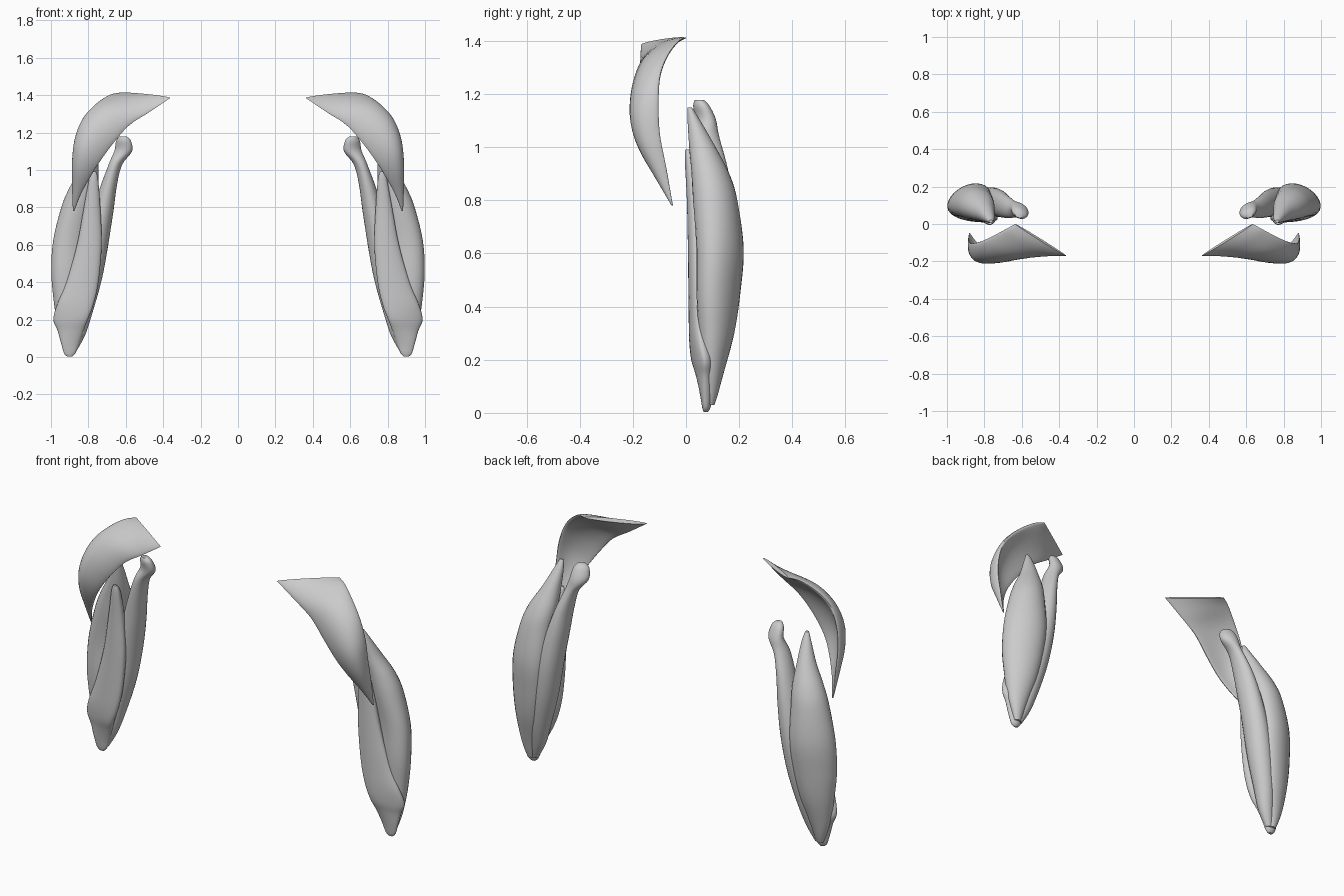
import bpy, bmesh, math
from mathutils import Vector

N = 28      # points round a section
STEPS = 5   # rings between key sections


def spline(keys, steps=STEPS):
    """Catmull-Rom through a list of equal-length vectors."""
    out = []
    for i in range(len(keys) - 1):
        p = [keys[max(0, min(len(keys) - 1, i + k))] for k in (-1, 0, 1, 2)]
        for s in range(steps):
            t = s / steps
            out.append([0.5 * (2*b + (c - a)*t + (2*a - 5*b + 4*c - d)*t*t
                        + (3*b - a - 3*c + d)*t**3) for a, b, c, d in zip(*p)])
    return out + [list(keys[-1])]


def loft(name, rings):
    """Skin closed rings, cap the ends and mirror to the other arm."""
    bm = bmesh.new()
    vs = [[bm.verts.new(p) for p in r] for r in rings]
    for a, b in zip(vs, vs[1:]):
        for j in range(len(a)):
            k = (j + 1) % len(a)
            bm.faces.new((a[j], a[k], b[k], b[j]))
    bm.faces.new(vs[0])
    bm.faces.new(vs[-1])
    bmesh.ops.recalc_face_normals(bm, faces=bm.faces)
    me = bpy.data.meshes.new(name)
    bm.to_mesh(me)
    bm.free()
    ob = bpy.data.objects.new(name, me)
    bpy.context.collection.objects.link(ob)
    ob.modifiers.new("mirror", "MIRROR").use_mirror_merge = False
    bpy.ops.object.select_all(action="DESELECT")
    ob.select_set(True)
    bpy.context.view_layer.objects.active = ob
    bpy.ops.object.shade_smooth_by_angle(angle=math.radians(50))
    return ob


def belly(name, keys, flat=1.0):
    """Muscle belly: keys are (z, x, y, half width, half depth, turn in degrees)."""
    rings = []
    for z, x, y, a, b, turn in spline(keys):
        c, s = math.cos(math.radians(turn)), math.sin(math.radians(turn))
        ring = []
        for j in range(N):
            t = 2 * math.pi * j / N
            u, v = a * math.cos(t), b * math.sin(t)
            if v < 0:
                v *= flat
            ring.append((x + u*c - v*s, y + u*s + v*c, z))
        rings.append(ring)
    return loft(name, rings)


# inner rear upper-arm muscle, with the flared top tendon
belly("long_head", [
    (1.178, .615, .050, .022, .016, 25),
    (1.155, .612, .058, .042, .028, 25),
    (1.10, .614, .075, .050, .036, 25),
    (1.03, .655, .080, .036, .048, 10),
    (.92, .690, .095, .043, .062, 0),
    (.78, .722, .110, .056, .072, 0),
    (.60, .762, .118, .068, .078, 10),
    (.42, .795, .115, .068, .072, 10),
    (.25, .830, .105, .056, .056, 10),
    (.12, .858, .090, .042, .038, 0),
    (.03, .885, .083, .020, .016, 0)])

# outer rear upper-arm muscle
belly("lateral_head", [
    (1.15, .765, .014, .010, .008, 0),
    (1.10, .772, .030, .026, .024, 0),
    (1.00, .795, .062, .050, .050, -10),
    (.90, .825, .092, .080, .070, -20),
    (.80, .850, .110, .098, .080, -25),
    (.62, .878, .128, .118, .080, -27),
    (.45, .890, .122, .114, .074, -25),
    (.30, .897, .115, .092, .062, -22),
    (.17, .904, .102, .062, .044, -15),
    (.08, .903, .095, .036, .028, 0),
    (.03, .902, .092, .018, .015, 0)])

# deep front strip with a flat front face
belly("medial_head", [
    (.992, .770, .003, .010, .010, 0),
    (.95, .772, .012, .024, .030, 0),
    (.80, .780, .028, .044, .045, 0),
    (.60, .795, .035, .066, .050, 3),
    (.40, .832, .038, .086, .050, 5),
    (.28, .870, .042, .098, .050, 8),
    (.20, .895, .052, .094, .048, 12),
    (.14, .895, .062, .070, .042, 8),
    (.07, .897, .070, .048, .032, 0),
    (.02, .900, .072, .030, .020, 0),
    (.003, .900, .072, .014, .010, 0)], flat=0.55)

# front shoulder strap: outer edge, inner edge, bulge, thickness
strap = [
    (.635, .000, 1.412, .362, -.170, 1.385, .000, .010),
    (.690, -.030, 1.398, .470, -.172, 1.312, .012, .018),
    (.765, -.070, 1.345, .580, -.180, 1.240, .032, .024),
    (.830, -.098, 1.270, .665, -.188, 1.145, .042, .026),
    (.868, -.105, 1.170, .735, -.182, 1.050, .046, .026),
    (.882, -.100, 1.050, .785, -.155, .970, .034, .022),
    (.884, -.075, .920, .838, -.105, .875, .014, .014),
    (.882, -.050, .780, .876, -.053, .780, .000, .003)]
OUT = [Vector(v).normalized() for v in
       ((.1, -.5, .8), (.25, -.6, .7), (.4, -.7, .55), (.5, -.8, .35),
        (.55, -.8, .2), (.6, -.8, .05), (.6, -.8, 0), (.6, -.8, 0))]
rings = []
for k in spline([tuple(s) + tuple(o) for s, o in zip(strap, OUT)]):
    outer, inner, out = Vector(k[:3]), Vector(k[3:6]), Vector(k[8:])
    ring = []
    for j in range(N):
        t = 2 * math.pi * j / N
        f = 0.5 + 0.5 * math.cos(t)
        off = k[6] * 4 * f * (1 - f) + k[7] * math.sin(t)
        ring.append(inner.lerp(outer, f) + out * off)
    rings.append(ring)
loft("front_shoulder", rings)
